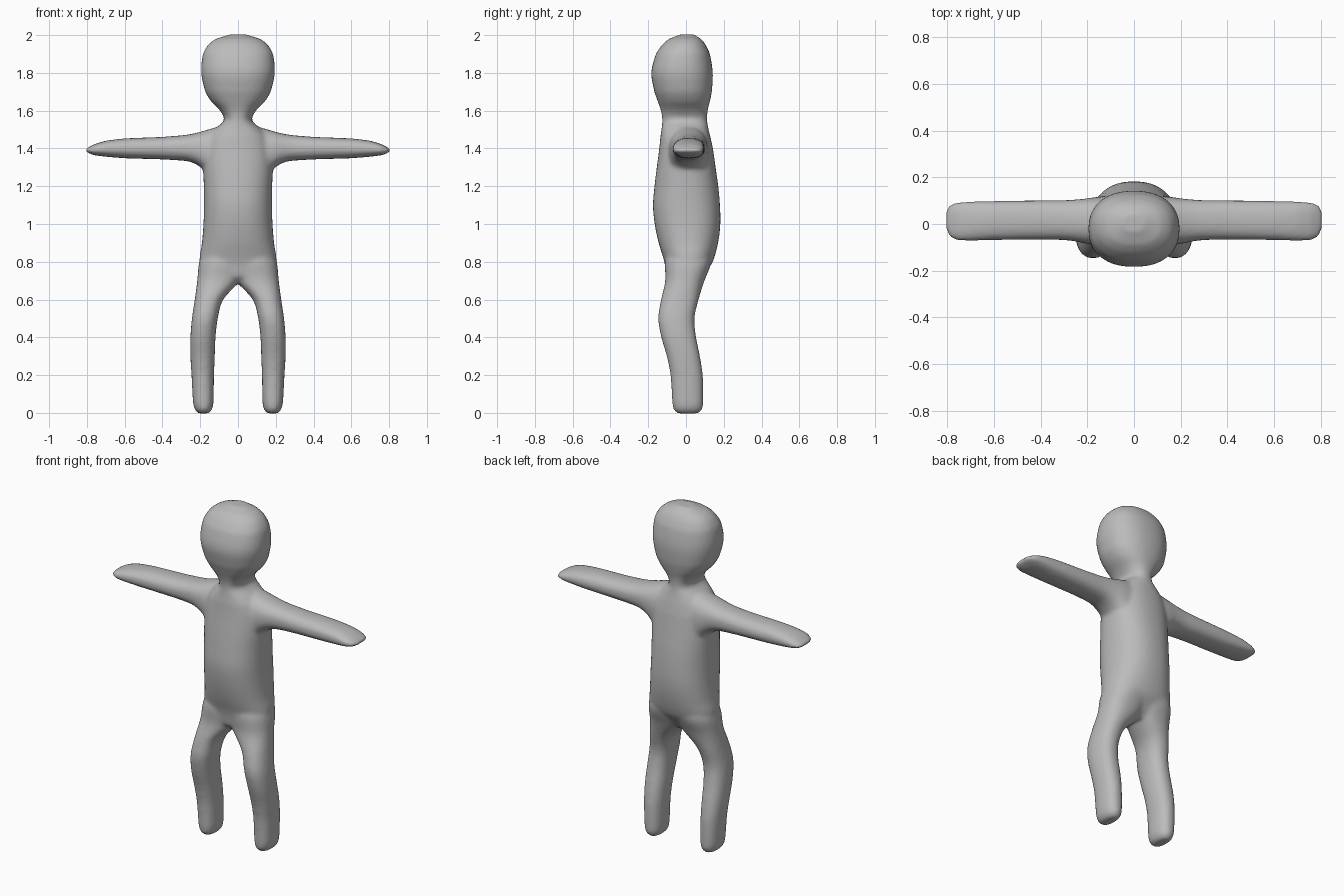
import bpy, bmesh, math

SIDES = 40      # points per cross-section
STEPS = 6       # smooth steps between key sections


def catmull(p0, p1, p2, p3, t):
    return [0.5 * (2 * b + (c - a) * t + (2 * a - 5 * b + 4 * c - d) * t * t
                   + (3 * b - a - 3 * c + d) * t ** 3)
            for a, b, c, d in zip(p0, p1, p2, p3)]


def loft(bm, keys, to_xyz, power=2.3):
    """Closed smooth loft; key = (position, a_min, a_max, b_min, b_max)."""
    n = len(keys)
    secs = []
    for i in range(n - 1):
        k = [keys[max(0, min(n - 1, j))] for j in range(i - 1, i + 3)]
        for s in range(STEPS):
            t = s / STEPS
            sec = catmull(*k, t)
            sec[0] = k[1][0] + (k[2][0] - k[1][0]) * t
            secs.append(sec)
    secs.append(list(keys[-1]))
    rings = []
    for p, a0, a1, b0, b1 in secs:
        ring = []
        for j in range(SIDES):
            ang = 2 * math.pi * j / SIDES
            c, s = math.cos(ang), math.sin(ang)
            u = math.copysign(abs(c) ** (2 / power), c)
            v = math.copysign(abs(s) ** (2 / power), s)
            ring.append(bm.verts.new(to_xyz(p, (a0 + a1) / 2 + u * (a1 - a0) / 2,
                                            (b0 + b1) / 2 + v * (b1 - b0) / 2)))
        rings.append(ring)
    faces = [bm.faces.new(rings[0]), bm.faces.new(rings[-1])]
    for r, q in zip(rings, rings[1:]):
        for j in range(SIDES):
            m = (j + 1) % SIDES
            faces.append(bm.faces.new((r[j], r[m], q[m], q[j])))
    bmesh.ops.recalc_face_normals(bm, faces=faces)


# torso, neck and head: z, half width, y front, y back
trunk = [(0.685, .08, -.06, .06), (0.72, .165, -.10, .09), (0.80, .203, -.115, .142),
         (0.90, .191, -.145, .170), (1.00, .183, -.166, .182), (1.10, .180, -.175, .180),
         (1.20, .181, -.167, .171), (1.30, .185, -.155, .157), (1.40, .180, -.142, .143),
         (1.46, .160, -.136, .130), (1.50, .125, -.130, .120), (1.55, .074, -.126, .112),
         (1.60, .095, -.133, .115), (1.65, .143, -.150, .127), (1.70, .174, -.168, .137),
         (1.80, .195, -.184, .142), (1.90, .186, -.160, .127), (1.95, .158, -.126, .104),
         (1.98, .118, -.090, .080), (2.003, .05, -.035, .045)]

# leg: z, x inner, x outer, y front, y back
leg = [(-.003, .155, .21, -.045, .065), (.015, .138, .228, -.065, .085),
       (.05, .130, .238, -.073, .091), (.20, .127, .246, -.082, .089),
       (.30, .123, .252, -.102, .074), (.40, .119, .252, -.131, .054),
       (.50, .107, .244, -.147, .045), (.60, .078, .229, -.132, .067),
       (.70, -.01, .216, -.110, .098), (.80, -.05, .205, -.112, .135),
       (.86, -.05, .17, -.10, .13)]

# arm: x, y front, y back, z bottom, z top
arm = [(.08, -.10, .12, 1.20, 1.52), (.15, -.092, .117, 1.25, 1.503),
       (.20, -.085, .11, 1.302, 1.488), (.25, -.075, .105, 1.328, 1.476),
       (.30, -.069, .102, 1.336, 1.469), (.40, -.067, .101, 1.342, 1.461),
       (.60, -.069, .099, 1.348, 1.453), (.70, -.072, .097, 1.356, 1.441),
       (.76, -.070, .092, 1.364, 1.423), (.79, -.056, .082, 1.374, 1.407),
       (.804, -.035, .068, 1.382, 1.398)]

bm = bmesh.new()
loft(bm, [(z, -w, w, f, b) for z, w, f, b in trunk], lambda p, a, b: (a, b, p))
for side in (-1, 1):
    loft(bm, leg, lambda p, a, b: (side * a, b, p))
    loft(bm, arm, lambda p, a, b: (side * p, a, b), 2.4)

mesh = bpy.data.meshes.new("figure_body")
bm.to_mesh(mesh)
bm.free()
body = bpy.data.objects.new("figure_body", mesh)
bpy.context.collection.objects.link(body)

# single plain grey
grey = bpy.data.materials.new("plain_grey")
grey.diffuse_color = (0.5, 0.5, 0.5, 1)
mesh.materials.append(grey)

# fuse the parts into one soft skin
rm = body.modifiers.new("fuse", 'REMESH')
rm.mode = 'VOXEL'
rm.voxel_size = 0.011
rm.use_smooth_shade = True
sm = body.modifiers.new("soften", 'SMOOTH')
sm.factor = 0.5
sm.iterations = 8
